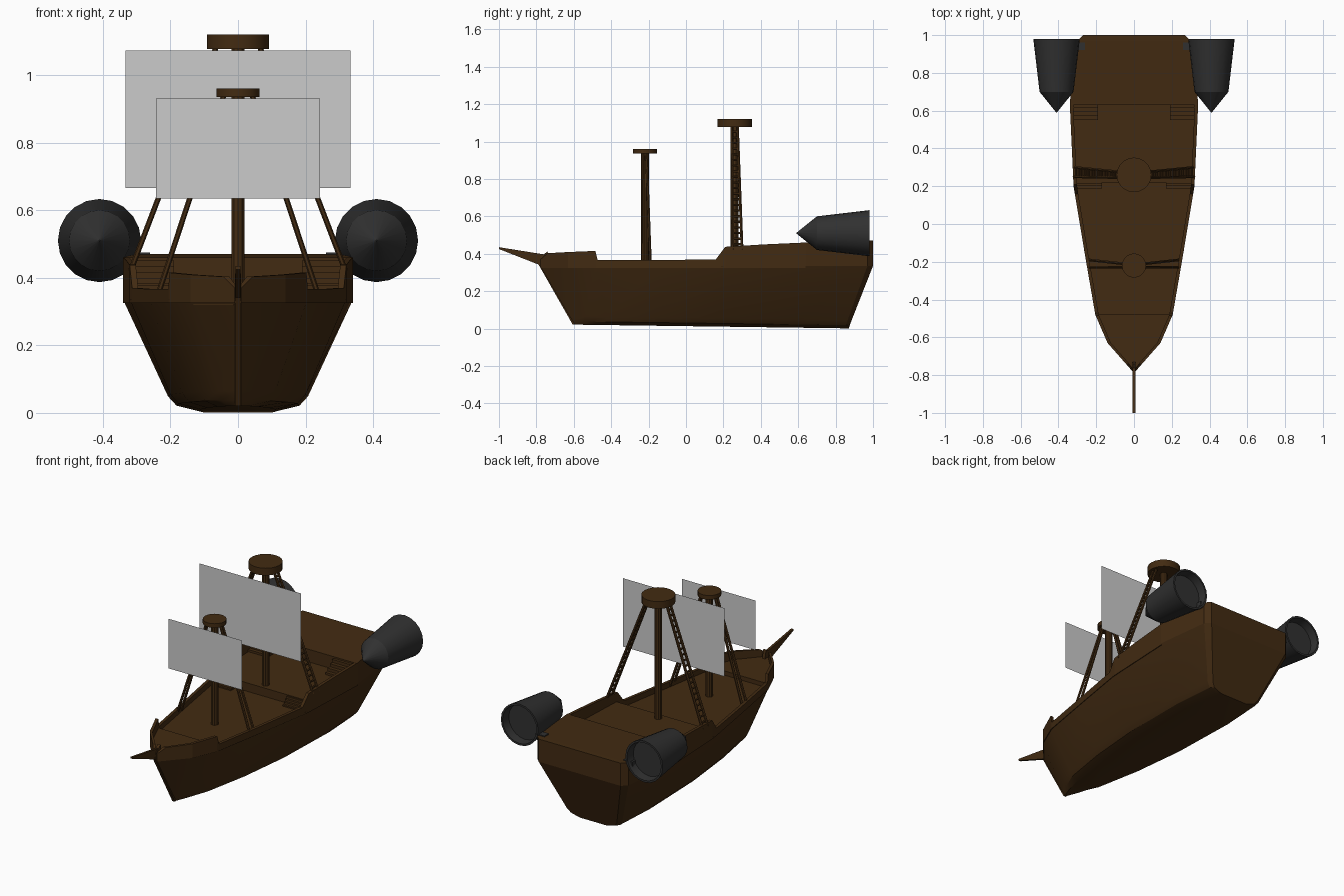
import bpy, bmesh, math
from mathutils import Vector

if "Cube" in bpy.data.objects:
    bpy.data.objects.remove(bpy.data.objects["Cube"])

def mat(name, c):
    m = bpy.data.materials.new(name)
    m.diffuse_color = (*c, 1)
    m.use_nodes = True
    m.node_tree.nodes["Principled BSDF"].inputs["Base Color"].default_value = m.diffuse_color
    return m

WOOD = mat("dark_wood", (0.055, 0.024, 0.006))
IRON = mat("dark_iron", (0.03, 0.03, 0.03))

def finish(name, bm, material=None, smooth=False, normals=True):
    if normals:
        bmesh.ops.recalc_face_normals(bm, faces=bm.faces[:])
    me = bpy.data.meshes.new(name)
    bm.to_mesh(me)
    bm.free()
    ob = bpy.data.objects.new(name, me)
    bpy.context.collection.objects.link(ob)
    if material:
        me.materials.append(material)
    if smooth:
        bpy.ops.object.select_all(action='DESELECT')
        ob.select_set(True)
        bpy.context.view_layer.objects.active = ob
        bpy.ops.object.shade_smooth_by_angle(angle=math.radians(25))
    return ob

def loft(name, rings, material, closed=True, caps=True, smooth=False):
    bm = bmesh.new()
    vs = [[bm.verts.new(p) for p in r] for r in rings]
    n = len(rings[0])
    for a, b in zip(vs, vs[1:]):
        for i in range(n if closed else n - 1):
            j = (i + 1) % n
            bm.faces.new((a[i], a[j], b[j], b[i]))
    if caps:
        bm.faces.new(vs[0])
        bm.faces.new(vs[-1])
    return finish(name, bm, material, smooth)

def box(bm, x0, x1, y0, y1, z0, z1):
    r = bmesh.ops.create_cube(bm, size=1)
    for v in r["verts"]:
        v.co = ((x0 + x1) / 2 + v.co.x * (x1 - x0), (y0 + y1) / 2 + v.co.y * (y1 - y0),
                (z0 + z1) / 2 + v.co.z * (z1 - z0))

def rod(bm, a, b, r0, r1=None, seg=6):
    a, b = Vector(a), Vector(b)
    d = b - a
    m = d.to_track_quat('Z', 'Y').to_matrix().to_4x4()
    m.translation = (a + b) / 2
    bmesh.ops.create_cone(bm, cap_ends=True, segments=seg, radius1=r0,
                          radius2=r0 if r1 is None else r1, depth=d.length, matrix=m)

def lerp(table, y):
    for (y0, v0), (y1, v1) in zip(table, table[1:]):
        if y <= y1:
            return v0 + (v1 - v0) * max(0, (y - y0) / (y1 - y0))
    return table[-1][1]

# Hull stations: deck y, deck half width, keel y, keel half width
STATIONS = [(-0.78, 0.008, -0.60, 0.008), (-0.63, 0.14, -0.53, 0.055), (-0.48, 0.205, -0.42, 0.11),
            (-0.15, 0.262, -0.14, 0.165), (0.2, 0.32, 0.18, 0.2), (0.64, 0.34, 0.6, 0.207),
            (0.97, 0.3, 0.85, 0.185), (1.0, 0.27, 0.87, 0.165)]
WIDTH = [(s[0], s[1]) for s in STATIONS]
DECK = 0.335
rings = []
for yt, wt, yb, wb in STATIONS:
    z0 = 0.025 - 0.02 * (yb + 0.6) / 1.47
    half = [(0.55 * wb, z0 - 0.004), (0.88 * wb, z0 + 0.013), (wb, z0 + 0.04), (wt, DECK)]
    pts = []
    for w, z in half:
        t = max(0, (z - z0) / (DECK - z0))
        pts.append((w, yb + (yt - yb) * t, z))
    rings.append(pts + [(-x, y, z) for x, y, z in reversed(pts)])
loft("hull", rings, WOOD, smooth=True)

# Stem post and bowsprit
def plate(name, profile, half):
    loft(name, [[(s * half, y, z) for y, z in profile] for s in (-1, 1)], WOOD)

plate("stem_post", [(-0.605, 0.02), (-0.79, 0.345), (-0.785, 0.38), (-0.74, 0.412),
                    (-0.73, 0.36), (-0.57, 0.03)], 0.009)
plate("bowsprit", [(-1.0, 0.435), (-1.0, 0.425), (-0.77, 0.335), (-0.75, 0.395)], 0.007)

# Bulwarks with raised bow and stern
RAIL = [(-0.778, 0.37), (-0.74, 0.403), (-0.63, 0.409), (-0.485, 0.415), (-0.472, 0.366),
        (-0.15, 0.366), (0.16, 0.37), (0.21, 0.437), (0.42, 0.45), (0.64, 0.46)]
for s, side in ((1, "right"), (-1, "left")):
    rings = []
    for y, z in RAIL:
        w = lerp(WIDTH, y)
        i = max(0.001, w - 0.018)
        rings.append([(s * w, y, DECK - 0.01), (s * w, y, z), (s * i, y, z), (s * i, y, DECK - 0.01)])
    loft(side + "_bulwark", rings, WOOD)

# Raised decks following the hull outline
def deck(name, ys, z0, tops, inset):
    rings = []
    for y, z in zip(ys, tops):
        w = max(0.002, lerp(WIDTH, y) - inset)
        rings.append([(w, y, z0), (w, y, z), (-w, y, z), (-w, y, z0)])
    loft(name, rings, WOOD)

deck("bow_deck", (-0.765, -0.63, -0.48), 0.32, (0.36, 0.36, 0.36), 0.008)
deck("quarter_deck", (0.22, 0.64), 0.32, (0.385, 0.385), 0.008)
deck("stern_deck", (0.63, 0.64, 0.97, 1.0), DECK, (0.46, 0.46, 0.47, 0.47), 0.0)

# Stairs
def stairs(name, x0, x1, y0, y1, z0, z1, n=4):
    for s, side in ((1, "right_"), (-1, "left_")):
        prof = [(y1, z0), (y0, z0)]
        for k in range(n):
            z = z0 + (z1 - z0) * (k + 1) / (n + 0.5)
            prof += [(y0 + (y1 - y0) * k / n, z), (y0 + (y1 - y0) * (k + 1) / n, z)]
        loft(side + name, [[(s * x, y, z) for y, z in prof] for x in (x0, x1)], WOOD)

stairs("main_stairs", 0.17, 0.308, 0.175, 0.225, 0.33, 0.385)
stairs("stern_stairs", 0.19, 0.322, 0.55, 0.635, 0.38, 0.46)

# Masts with lookout caps, shrouds and flat sails
def mast(name, y, base, cap0, cap1, r, ropes, foot, head, rungs, sail):
    bm = bmesh.new()
    rod(bm, (0, y, base), (0, y, cap0 + 0.005), 0.021, seg=10)
    finish(name + "_mast", bm, WOOD, True)
    bm = bmesh.new()
    rod(bm, (0, y, cap0), (0, y, cap1), r, seg=20)
    finish(name + "_lookout", bm, WOOD, True)
    bm = bmesh.new()
    for s in (1, -1):
        lines = []
        for yb, yt in ropes:
            a, b = Vector((s * foot[0], yb, foot[1])), Vector((s * head, yt, cap0 + 0.005))
            rod(bm, a, b, 0.008)
            lines.append((a, b))
        for k in range(1, rungs):
            p, q = (a.lerp(b, k / rungs) for a, b in lines)
            rod(bm, p, q, 0.006)
    finish(name + "_shrouds", bm, WOOD)
    w, sy, z0, z1 = sail
    bm = bmesh.new()
    bm.faces.new([bm.verts.new(p) for p in ((-w, sy, z0), (w, sy, z0), (w, sy, z1), (-w, sy, z1))])
    finish(name + "_sail", bm, normals=False)

mast("fore", -0.22, 0.32, 0.935, 0.96, 0.064, ((-0.23, -0.228), (-0.19, -0.212)),
     (0.24, 0.34), 0.042, 0, (0.242, -0.31, 0.635, 0.93))
mast("main", 0.26, 0.37, 1.077, 1.12, 0.092, ((0.25, 0.245), (0.3, 0.275)),
     (0.318, 0.42), 0.065, 22, (0.333, 0.115, 0.665, 1.072))

# Side thrusters: hollow tapered drums with pointed noses
PROFILE = [(0.0015, 0.59), (0.09, 0.70), (0.123, 0.98), (0.112, 0.98), (0.106, 0.93)]
for s, side in ((1, "right"), (-1, "left")):
    loft(side + "_thruster",
         [[(s * 0.41 + r * math.cos(a), y, 0.51 + r * math.sin(a))
           for a in (2 * math.pi * k / 20 for k in range(20))] for r, y in PROFILE], IRON, smooth=True)
    bm = bmesh.new()
    box(bm, min(s * 0.26, s * 0.32), max(s * 0.26, s * 0.32), 0.92, 0.96, 0.44, 0.475)
    finish(side + "_thruster_bracket", bm, IRON)
